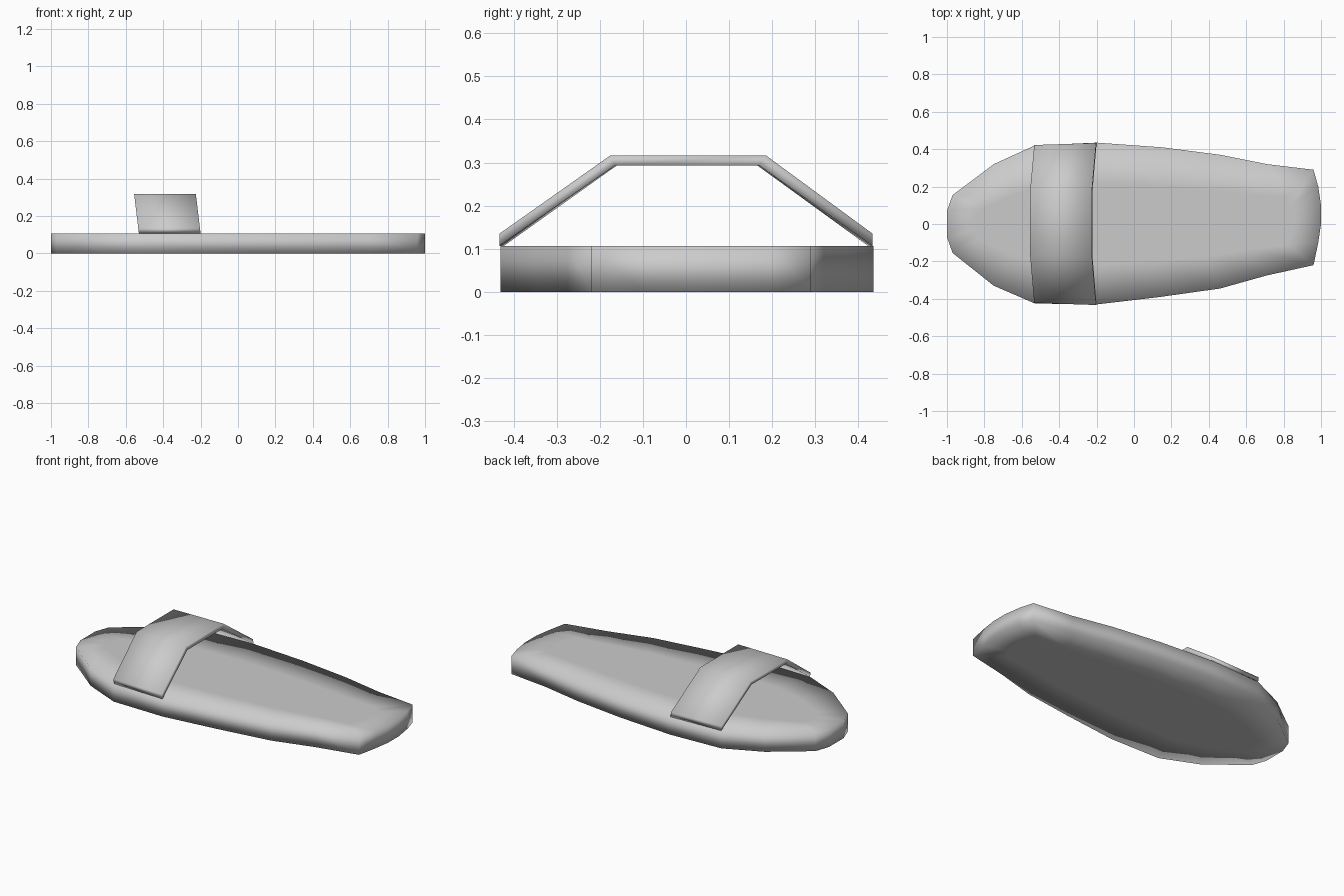
import bpy
import bmesh

cube = bpy.data.objects.get("Cube")
if cube:
    bpy.data.objects.remove(cube, do_unlink=True)

grey = bpy.data.materials.new("plain grey")
grey.use_nodes = True
colour = (0.6, 0.6, 0.6, 1)
grey.diffuse_color = colour
grey.node_tree.nodes["Principled BSDF"].inputs["Base Color"].default_value = colour


def loft(name, rings, capped):
    """Skin a list of equal point rings into a smooth closed object."""
    bm = bmesh.new()
    loops = [[bm.verts.new(p) for p in ring] for ring in rings]
    n = len(loops[0])
    for a, b in zip(loops, loops[1:]):
        for i in range(n):
            j = (i + 1) % n
            bm.faces.new((a[i], a[j], b[j], b[i]))
    if capped:
        bm.faces.new(loops[0][::-1])
        bm.faces.new(loops[-1])
    bmesh.ops.recalc_face_normals(bm, faces=bm.faces)
    for f in bm.faces:
        f.smooth = True
    mesh = bpy.data.meshes.new(name)
    bm.to_mesh(mesh)
    bm.free()
    mesh.materials.append(grey)
    obj = bpy.data.objects.new(name, mesh)
    bpy.context.collection.objects.link(obj)
    return obj


# Sole: one outline, with an inner ring on top and bottom for the soft rim
outline = [(-1, .07), (-.97, .155), (-.75, .32), (-.53, .42), (-.2, .435),
           (.15, .41), (.46, .37), (.71, .32), (.96, .29), (.985, .2),
           (1, .1), (1, 0), (.985, -.1), (.96, -.22), (.71, -.275),
           (.46, -.345), (.14, -.39), (-.2, -.43), (-.53, -.425),
           (-.75, -.33), (-.97, -.155), (-1, -.07)]
thick = 0.107


def ring(z, inner):
    sx, sy = (.85, .5) if inner else (1, 1)
    return [(x * sx, y * sy, z) for x, y in outline]


loft("sole", [ring(0, True), ring(0, False),
              ring(thick, False), ring(thick, True)], True)

# Strap: bent band whose top leans towards the toe
lean = 0.12
section = [(-.433, .107), (-.433, .135), (-.175, .317), (.185, .317),
           (.433, .135), (.433, .107), (.17, .293), (-.165, .293)]


def strap_edge(x, spread):
    return [(x - lean * (z - thick), y * spread, z) for y, z in section]


strap = loft("strap", [strap_edge(-.53, .975), strap_edge(-.2, 1)], False)

# Close the two edges of the band with one quad per bend
bm = bmesh.new()
bm.from_mesh(strap.data)
bm.verts.ensure_lookup_table()
v = bm.verts
for k in (0, len(section)):
    for quad in ((0, 1, 2, 7), (7, 2, 3, 6), (6, 3, 4, 5)):
        bm.faces.new([v[k + i] for i in quad]).smooth = True
bmesh.ops.recalc_face_normals(bm, faces=bm.faces)
bm.to_mesh(strap.data)
bm.free()
